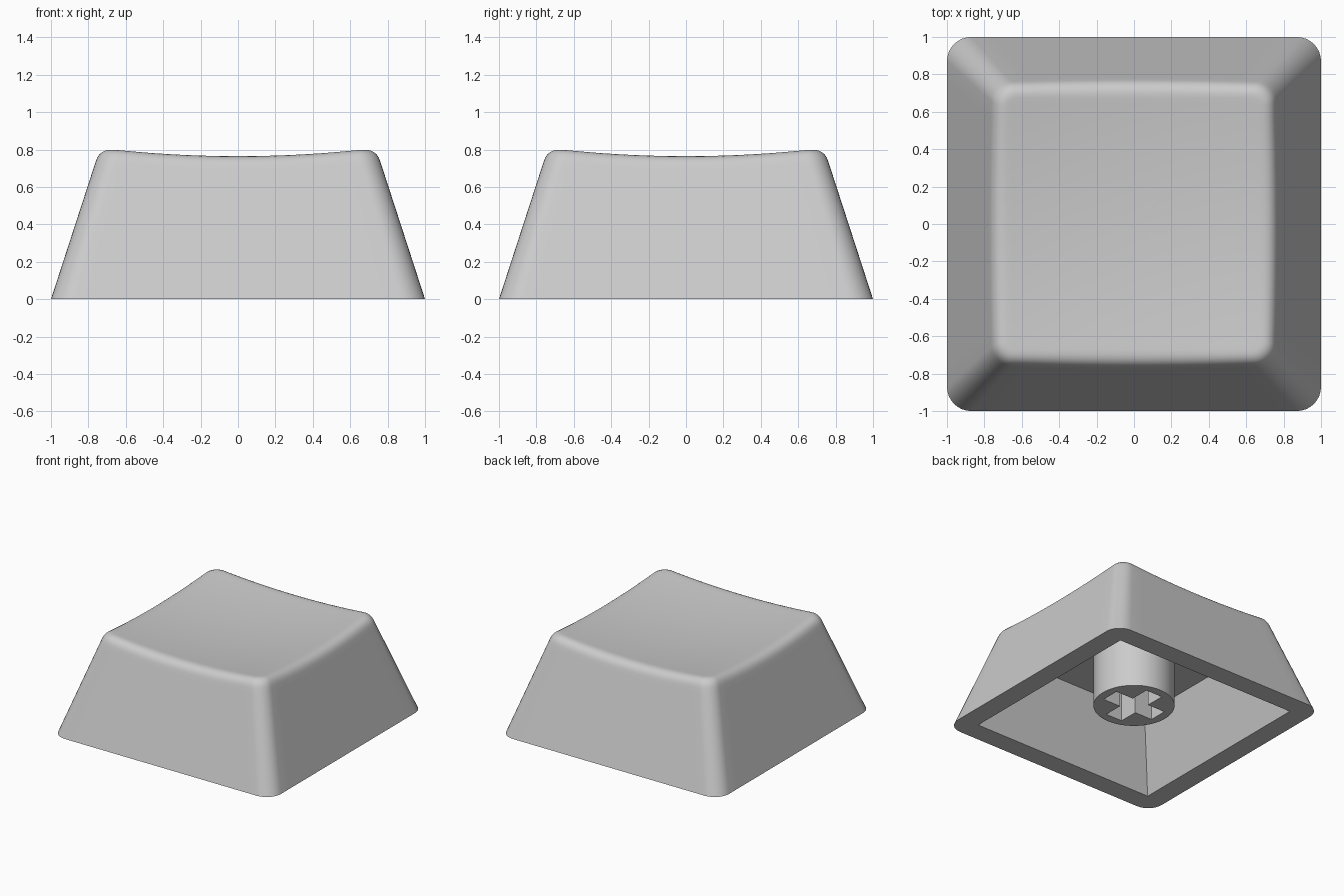
import bpy, bmesh, math

if "Cube" in bpy.data.objects:
    bpy.data.objects.remove(bpy.data.objects["Cube"])

SLOPE = 0.325        # inward lean of the outer walls
CEILING = 0.56       # underside of the top
grey = bpy.data.materials.new("warm grey plastic")
grey.diffuse_color = (0.6, 0.6, 0.6, 1)
grey.use_nodes = True
grey.node_tree.nodes["Principled BSDF"].inputs["Base Color"].default_value = grey.diffuse_color


def section(half, r, flat=16, arc=8):
    """Rounded square outline with a fixed point count (r = 0 gives sharp corners)."""
    pts = []
    for q in range(4):
        c, s = math.cos(q * math.pi / 2), math.sin(q * math.pi / 2)
        k = half - r
        side = [(half, -k + 2 * k * i / flat) for i in range(flat)]
        bend = [(k + r * math.cos(t), k + r * math.sin(t))
                for t in (i * math.pi / 2 / arc for i in range(arc))]
        pts += [(x * c - y * s, x * s + y * c) for x, y in side + bend]
    return pts


def dish(x, y):
    return 0.727 + (x * x + y * y) / 12.4


def outer(z):
    return section(1 - SLOPE * z, 0.13 - 0.03 * z)


def smooth(obj):
    bpy.ops.object.select_all(action='DESELECT')
    obj.select_set(True)
    bpy.context.view_layer.objects.active = obj
    bpy.ops.object.shade_smooth_by_angle(angle=math.radians(30))


# Cap shell: rows run from the cavity ceiling, round the rim, up the walls, over the edge
n = len(outer(0))
rows = [[(x, y, CEILING) for x, y in section(0.65, 0)],
        [(x, y, 0) for x, y in section(0.833, 0)]]

# Sharp meeting line of the walls and the dish
edge = []
for i in range(n):
    z = 0.78
    for _ in range(6):
        x, y = outer(z)[i]
        z = dish(x, y)
    edge.append((x, y, z))

D = 0.065            # size of the rounded top edge
low = []
for i in range(n):
    z = edge[i][2] - D
    low.append((*outer(z)[i], z))
inset = section(1 - SLOPE * 0.8 - D, 0.05)
high = [(x, y, dish(x, y)) for x, y in inset]
base = [(x, y, 0) for x, y in outer(0)]
for f in (0, 0.5, 0.95):
    rows.append([tuple(a + (b - a) * f for a, b in zip(p, q)) for p, q in zip(base, low)])
for j in range(7):
    t = j / 6
    rows.append([tuple((1 - t) ** 2 * a + 2 * t * (1 - t) * b + t * t * c
                       for a, b, c in zip(p, q, r)) for p, q, r in zip(low, edge, high)])
for f in (0.96, 0.85, 0.7, 0.55, 0.4, 0.25, 0.1):
    rows.append([(x * f, y * f, dish(x * f, y * f)) for x, y in inset])

bm = bmesh.new()
loops = [[bm.verts.new(p) for p in row] for row in rows]
for a, b in zip(loops, loops[1:]):
    for i in range(n):
        k = (i + 1) % n
        bm.faces.new((a[i], a[k], b[k], b[i]))
bm.faces.new(loops[0])
centre = bm.verts.new((0, 0, dish(0, 0)))
for i in range(n):
    bm.faces.new((loops[-1][i], loops[-1][(i + 1) % n], centre))
bmesh.ops.remove_doubles(bm, verts=bm.verts, dist=1e-5)
bmesh.ops.recalc_face_normals(bm, faces=bm.faces)
mesh = bpy.data.meshes.new("cap_shell")
bm.to_mesh(mesh)
bm.free()
shell = bpy.data.objects.new("cap_shell", mesh)
bpy.context.collection.objects.link(shell)
mesh.materials.append(grey)
smooth(shell)

# Stem: round post with a cross-shaped socket
L, W = 0.235, 0.075
cross = []
for q in range(4):
    c, s = math.cos(q * math.pi / 2), math.sin(q * math.pi / 2)
    cross += [(x * c - y * s, x * s + y * c) for x, y in ((L, -W), (L, W), (W, W))]
circle = [(0.306 * math.cos(i * math.pi / 32), 0.306 * math.sin(i * math.pi / 32)) for i in range(64)]
curve = bpy.data.curves.new("stem", 'CURVE')
curve.dimensions = '2D'
curve.fill_mode = 'BOTH'
curve.extrude = (CEILING - 0.11) / 2
for pts in (circle, cross):
    sp = curve.splines.new('POLY')
    sp.points.add(len(pts) - 1)
    for p, (x, y) in zip(sp.points, pts):
        p.co = (x, y, 0, 1)
    sp.use_cyclic_u = True
curve.materials.append(grey)
stem = bpy.data.objects.new("stem", curve)
stem.location.z = (CEILING + 0.11) / 2
bpy.context.collection.objects.link(stem)
bpy.context.view_layer.objects.active = stem
stem.select_set(True)
shell.select_set(False)
bpy.ops.object.convert(target='MESH')
smooth(bpy.context.view_layer.objects.active)
